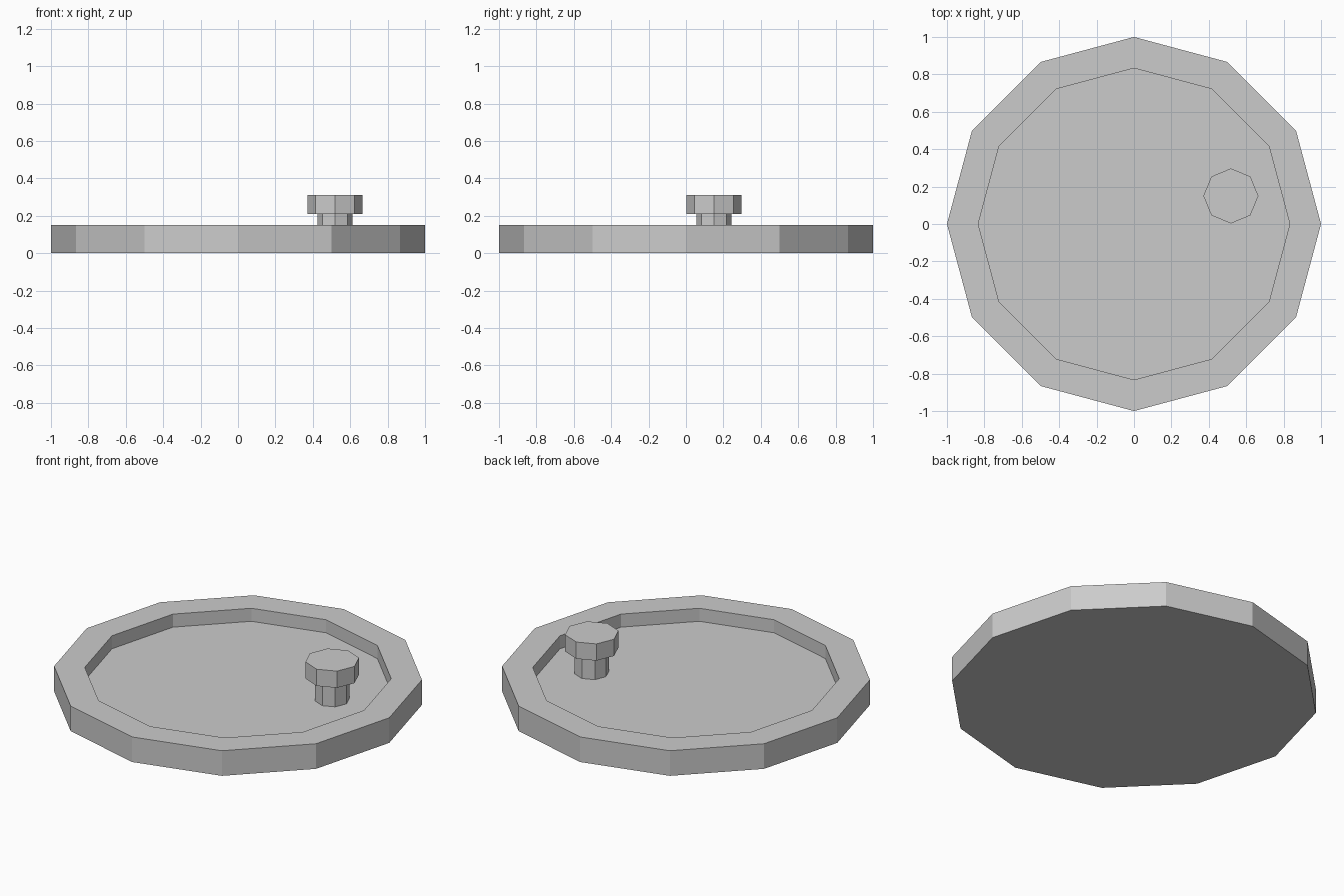
import bpy, bmesh
from math import cos, sin, tau

if "Cube" in bpy.data.objects:
    bpy.data.objects.remove(bpy.data.objects["Cube"])


def lathe(name, profile, sides, centre=(0, 0)):
    """Spin an (r, z) profile, bottom centre to top centre, into a capped faceted solid."""
    bm = bmesh.new()
    rings = [[bm.verts.new((centre[0] + r * cos(tau * i / sides),
                            centre[1] + r * sin(tau * i / sides), z))
              for i in range(sides)] for r, z in profile]
    bm.faces.new(rings[0][::-1])
    for a, b in zip(rings, rings[1:]):
        for i in range(sides):
            j = (i + 1) % sides
            bm.faces.new((a[i], a[j], b[j], b[i]))
    bm.faces.new(rings[-1])
    mesh = bpy.data.meshes.new(name)
    bm.to_mesh(mesh)
    bm.free()
    obj = bpy.data.objects.new(name, mesh)
    bpy.context.collection.objects.link(obj)
    return obj


FLOOR = 0.072

# Shallow twelve-sided tray with a raised rim
lathe("lid_tray", [(1, 0), (1, 0.15), (0.833, 0.15), (0.833, FLOOR)], 12)

# Off-centre eight-sided knob: narrow stem and wider cap
knob = (0.518, 0.15)
lathe("knob", [(0.094, FLOOR), (0.094, 0.21), (0.147, 0.21), (0.147, 0.31)], 8, knob)
